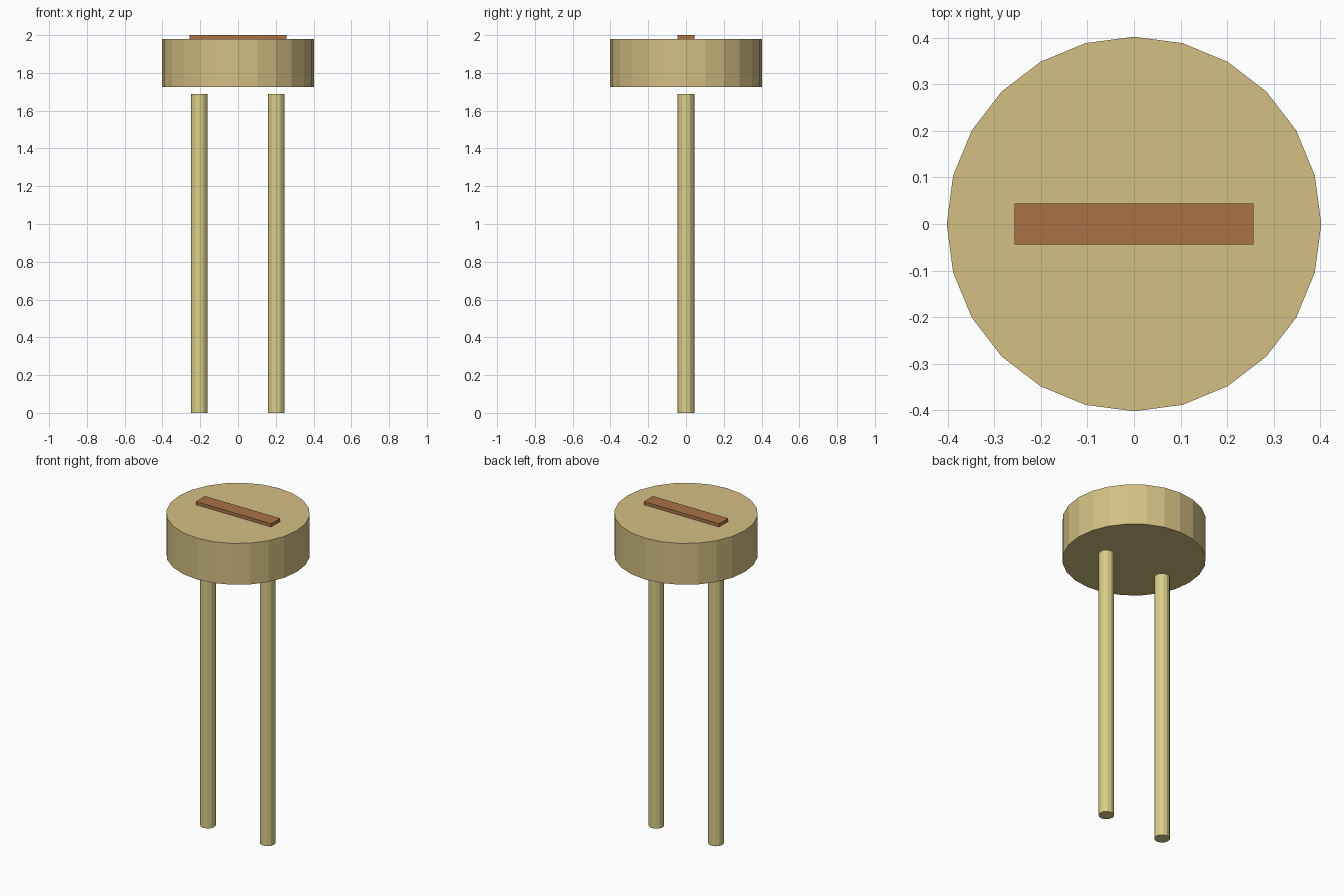
import bpy

if "Cube" in bpy.data.objects:
    bpy.data.objects.remove(bpy.data.objects["Cube"])


def material(name, rgb):
    m = bpy.data.materials.new(name)
    m.diffuse_color = (*rgb, 1)
    m.use_nodes = True
    m.node_tree.nodes["Principled BSDF"].inputs["Base Color"].default_value = m.diffuse_color
    return m


def cylinder(name, sides, radius, x, z0, z1, mat):
    bpy.ops.mesh.primitive_cylinder_add(vertices=sides, radius=radius, depth=z1 - z0,
                                        location=(x, 0, (z0 + z1) / 2))
    ob = bpy.context.object
    ob.name = name
    ob.data.materials.append(mat)
    return ob


ceramic = material("tan_ceramic", (0.66, 0.53, 0.23))
track = material("brown_track", (0.40, 0.17, 0.06))
metal = material("pale_metal", (0.70, 0.62, 0.25))

# Round faceted body
cylinder("sensor_body", 24, 0.402, 0, 1.725, 1.98, ceramic)

# Raised strip across the top
bpy.ops.mesh.primitive_cube_add(size=1, location=(0, 0, 1.985))
strip = bpy.context.object
strip.name = "top_strip"
strip.scale = (0.514, 0.088, 0.03)
bpy.ops.object.transform_apply(location=False, rotation=False, scale=True)
strip.data.materials.append(track)

# Two wire leads, ending just below the body
for side, x in (("left", -0.205), ("right", 0.202)):
    cylinder(side + "_lead", 12, 0.044, x, 0, 1.688, metal)
